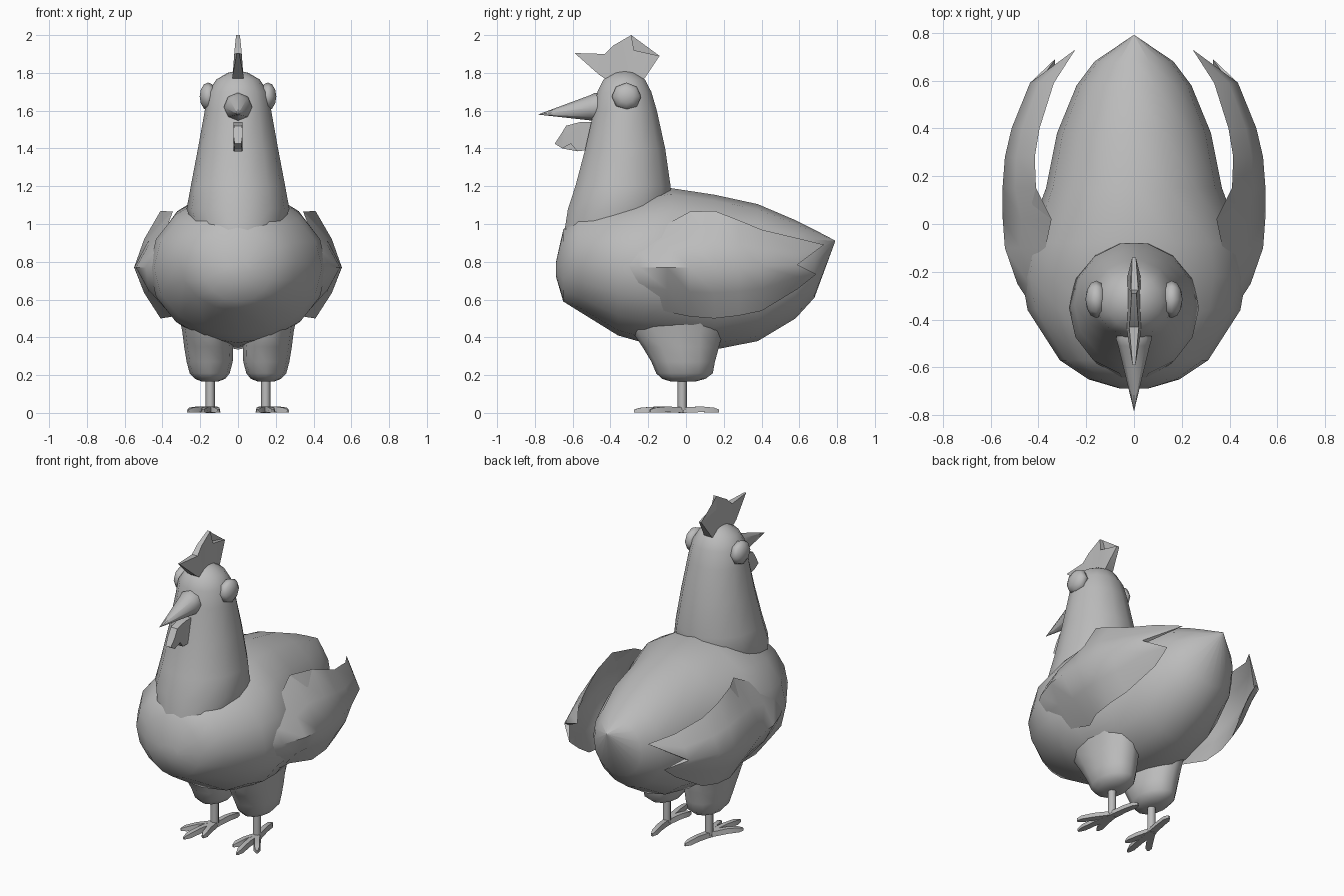
import bpy, bmesh, math
from mathutils import Vector

if "Cube" in bpy.data.objects:
    bpy.data.objects.remove(bpy.data.objects["Cube"])

grey = bpy.data.materials.new("plain grey")
grey.diffuse_color = (0.5, 0.5, 0.5, 1)
grey.use_nodes = True
grey.node_tree.nodes["Principled BSDF"].inputs["Base Color"].default_value = grey.diffuse_color


def finish(name, bm, angle=50):
    bmesh.ops.remove_doubles(bm, verts=bm.verts, dist=0.0005)
    bmesh.ops.recalc_face_normals(bm, faces=bm.faces)
    me = bpy.data.meshes.new(name)
    bm.to_mesh(me)
    bm.free()
    me.materials.append(grey)
    ob = bpy.data.objects.new(name, me)
    bpy.context.collection.objects.link(ob)
    bpy.ops.object.select_all(action='DESELECT')
    ob.select_set(True)
    bpy.context.view_layer.objects.active = ob
    bpy.ops.object.shade_smooth_by_angle(angle=math.radians(angle))
    return ob


def skin(bm, rings):
    """Bridge equally long point rings and return the vertex rows."""
    rows = [[bm.verts.new(p) for p in r] for r in rings]
    n = len(rows[0])
    for a, b in zip(rows, rows[1:]):
        for i in range(n):
            j = (i + 1) % n
            bm.faces.new((a[i], a[j], b[j], b[i]))
    return rows


def loft(name, rings, angle=50):
    bm = bmesh.new()
    rows = skin(bm, rings)
    bm.faces.new(rows[0])
    bm.faces.new(rows[-1])
    return finish(name, bm, angle)


def circle(n):
    return [(math.cos(2 * math.pi * i / n), math.sin(2 * math.pi * i / n)) for i in range(n)]


def flat_ring(cx, cy, z, rx, ry, n=12):
    return [(cx + rx * c, cy + ry * s, z) for c, s in circle(n)]


def plate(name, outline):
    """Side-view outline (y, z, half thickness), thin at the points."""
    bm = bmesh.new()
    sides = [[bm.verts.new((s * w, y, z)) for y, z, w in outline] for s in (-1, 1)]
    caps = [bm.faces.new(side) for side in sides]
    n = len(outline)
    for i in range(n):
        j = (i + 1) % n
        bm.faces.new((sides[0][i], sides[0][j], sides[1][j], sides[1][i]))
    bmesh.ops.triangulate(bm, faces=caps)
    return finish(name, bm, 40)


# Body: upright rings from breast to tail (y, half width, top, bottom)
body = [(-.688, .06, .8, .72), (-.65, .19, .97, .59), (-.57, .31, 1.06, .54),
        (-.36, .445, 1.13, .41), (-.22, .47, 1.165, .37), (-.08, .455, 1.19, .355),
        (.15, .368, 1.155, .335), (.38, .322, 1.105, .38), (.58, .24, 1.02, .5),
        (.68, .165, .97, .61), (.79, .002, .912, .908)]
loft("body", [[(w * c, y, (t + b) / 2 + (t - b) / 2 * s) for c, s in circle(16)]
              for y, w, t, b in body])

# Neck and head: level rings (z, front y, back y, half width)
neck = [(.93, -.655, -.14, .22), (1.08, -.632, -.07, .272), (1.2, -.592, -.075, .25),
        (1.4, -.538, -.105, .212), (1.6, -.492, -.15, .176), (1.7, -.473, -.18, .157),
        (1.765, -.44, -.215, .115), (1.8, -.38, -.27, .055), (1.81, -.34, -.31, .01)]
loft("neck_and_head", [flat_ring(0, (f + b) / 2, z, w, (b - f) / 2, 14)
                       for z, f, b, w in neck])

# Beak
loft("beak", [[(r * c, y, z + r * s) for c, s in circle(8)] for y, z, r in
              [(-.42, 1.625, .06), (-.48, 1.62, .075), (-.51, 1.615, .066),
               (-.78, 1.58, .001)]])

# Comb and wattle
plate("comb", [(-.59, 1.905, .006), (-.43, 1.9, .02), (-.385, 1.945, .016),
               (-.29, 2.0, .01), (-.275, 1.92, .018), (-.14, 1.89, .008),
               (-.22, 1.77, .028), (-.31, 1.74, .03), (-.4, 1.75, .03),
               (-.46, 1.79, .028)])
plate("wattle", [(-.46, 1.54, .025), (-.56, 1.54, .025), (-.635, 1.52, .022),
                 (-.665, 1.47, .024), (-.695, 1.425, .018), (-.655, 1.4, .018),
                 (-.61, 1.425, .025), (-.575, 1.385, .02), (-.53, 1.39, .025),
                 (-.46, 1.42, .025)])

# Wing stations (y, edge x, middle x, top, middle, bottom)
wing = [(-.4, .34, .39, .88, .77, .66), (-.25, .36, .488, .95, .77, .58),
        (-.1, .37, .54, 1.0, .77, .535), (.02, .345, .549, 1.065, .77, .51),
        (.15, .41, .55, 1.07, .77, .5), (.28, .415, .54, 1.02, .77, .515),
        (.4, .395, .512, .97, .775, .54), (.59, .335, .435, .925, .785, .655)]
tips = [(.245, .73, .89), (.33, .69, .735)]

for s, side in ((1, "right"), (-1, "left")):
    # Wing: bowed shell, thickest in the middle, ending in two feather points
    bm = bmesh.new()
    rings = []
    for y, e, m, t, c, b in wing:
        q, th = e + (m - e) * .62, .035
        rings.append([(s * x, y, z) for x, z in (
            (e, t), (q, (t + c) / 2), (m, c), (q, (b + c) / 2), (e, b),
            (q - th, (b + c) / 2), (m - th, c), (q - th, (t + c) / 2))])
    rows = skin(bm, rings)
    bm.faces.new(rows[0])
    last = rows[-1]
    for loop, tip in (((0, 1, 2, 6, 7), tips[0]), ((2, 3, 4, 5, 6), tips[1])):
        p = bm.verts.new((s * tip[0], tip[1], tip[2]))
        for i, j in zip(loop, loop[1:] + loop[:1]):
            bm.faces.new((last[i], last[j], p))
    finish(side + "_wing", bm)

    # Eye
    bm = bmesh.new()
    bmesh.ops.create_uvsphere(bm, u_segments=8, v_segments=6, radius=1)
    for v in bm.verts:
        x, y, z = v.co
        v.co = (s * (.158 + .045 * z), -.315 + .078 * x, 1.675 + .074 * y)
    finish(side + "_eye", bm)

    # Thigh (z, centre x, centre y, radius x, radius y)
    thigh = [(.55, .19, -.05, .13, .26), (.43, .165, -.045, .13, .24),
             (.35, .155, -.028, .13, .203), (.27, .15, -.015, .122, .168),
             (.21, .15, -.008, .106, .15), (.18, .148, -.012, .08, .115),
             (.165, .148, -.015, .04, .06)]
    loft(side + "_thigh", [flat_ring(s * x, y, z, rx, ry) for z, x, y, rx, ry in thigh], 70)

    # Shank
    loft(side + "_shank", [flat_ring(s * .147, -.02, z, .024, .024, 8) for z in (.2, .01)])

    # Foot: three front toes and one back toe as flat tapering bars
    ankle = Vector((.147, -.02))
    for name, tip in (("inner_toe", (.105, -.2)), ("middle_toe", (.185, -.275)),
                      ("outer_toe", (.265, -.19)), ("back_toe", (.115, .175))):
        end = Vector(tip)
        d = (end - ankle).normalized()
        n = Vector((-d.y, d.x))
        rings = []
        for f, w, lo, hi in ((-.06, .024, .006, .034), (.5, .02, .004, .034),
                             (.85, .019, .002, .028), (1, .006, .002, .018)):
            p = ankle.lerp(end, f)
            rings.append([(s * (p + n * w * k).x, (p + n * w * k).y, z)
                          for k, z in ((-1, lo), (1, lo), (.7, hi), (-.7, hi))])
        rings[0] = [(x, y, max(z - .006, 0)) for x, y, z in rings[0]]
        loft(side + "_" + name, rings)
